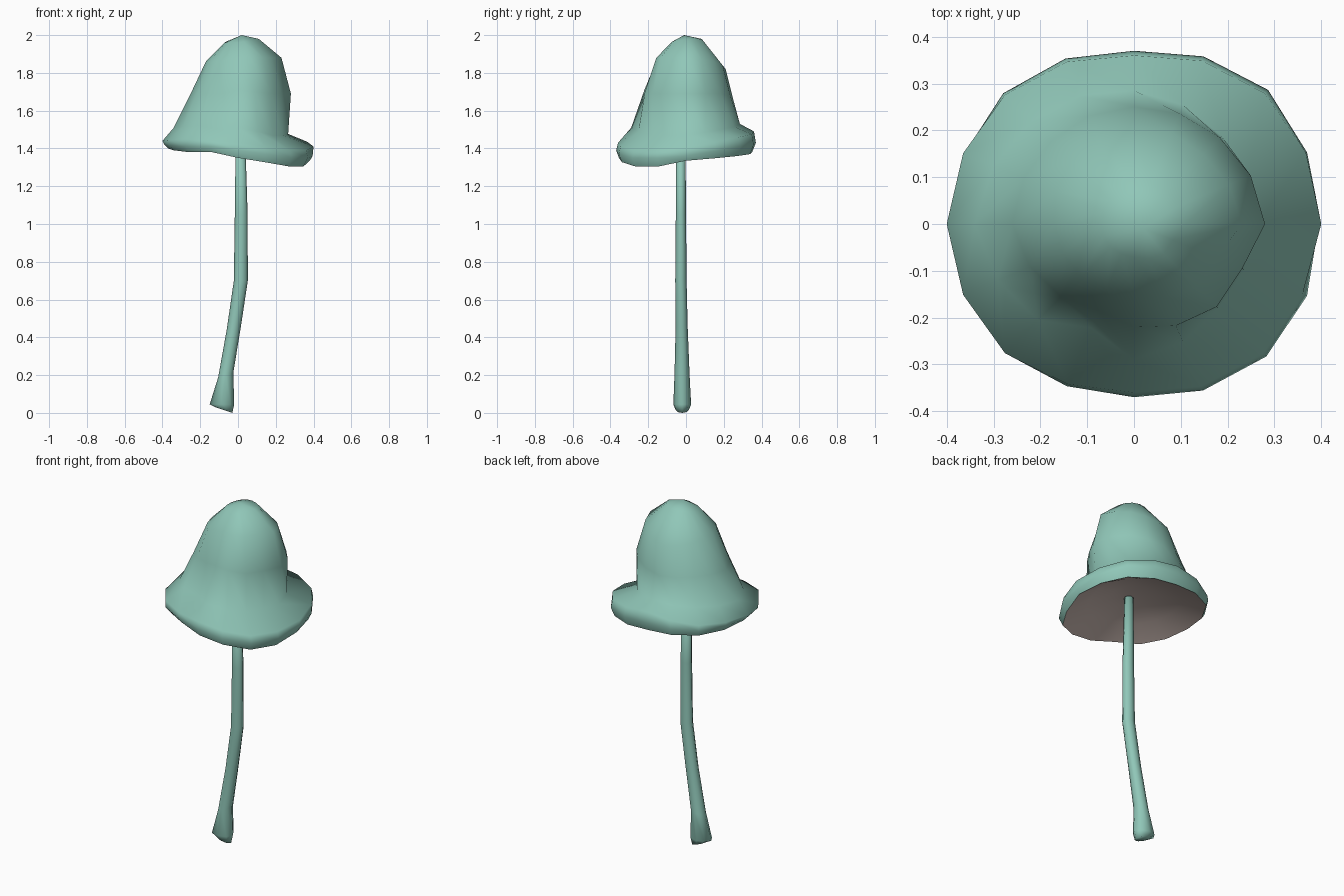
import bpy, bmesh, math

if "Cube" in bpy.data.objects:
    bpy.data.objects.remove(bpy.data.objects["Cube"])

teal = bpy.data.materials.new("soft teal")
teal.diffuse_color = (0.28, 0.57, 0.48, 1)
teal.use_nodes = True
teal.node_tree.nodes["Principled BSDF"].inputs["Base Color"].default_value = teal.diffuse_color
clay = bpy.data.materials.new("pale pinkish grey")
clay.diffuse_color = (0.60, 0.49, 0.45, 1)
clay.use_nodes = True
clay.node_tree.nodes["Principled BSDF"].inputs["Base Color"].default_value = clay.diffuse_color


def make_object(name, bm, material):
    mesh = bpy.data.meshes.new(name)
    bm.to_mesh(mesh)
    bm.free()
    mesh.materials.append(material)
    for p in mesh.polygons:
        p.use_smooth = True
    ob = bpy.data.objects.new(name, mesh)
    bpy.context.collection.objects.link(ob)
    return ob


def bridge(bm, upper, lower):
    # quads between two closed rings, facing outward
    n = len(upper)
    for i in range(n):
        j = (i + 1) % n
        bm.faces.new((upper[i], lower[i], lower[j], upper[j]))


# Cap: (radius, height) profiles from crown to lip, keyed by direction in degrees
profiles = {
    0: [(.11, 1.98), (.23, 1.88), (.28, 1.69), (.265, 1.47), (.40, 1.41), (.395, 1.36), (.38, 1.335)],
    45: [(.10, 1.98), (.21, 1.86), (.26, 1.69), (.265, 1.50), (.395, 1.46), (.405, 1.41), (.385, 1.36)],
    90: [(.08, 1.98), (.21, 1.82), (.25, 1.66), (.285, 1.53), (.36, 1.49), (.37, 1.43), (.35, 1.38)],
    135: [(.07, 1.97), (.19, 1.84), (.25, 1.67), (.31, 1.52), (.39, 1.45), (.395, 1.42), (.385, 1.39)],
    180: [(.07, 1.96), (.17, 1.86), (.26, 1.67), (.34, 1.51), (.40, 1.44), (.39, 1.42), (.37, 1.40)],
    225: [(.07, 1.96), (.16, 1.86), (.22, 1.69), (.29, 1.52), (.39, 1.45), (.39, 1.41), (.365, 1.38)],
    247.5: [(.07, 1.96), (.15, 1.87), (.20, 1.69), (.24, 1.50), (.37, 1.44), (.375, 1.41), (.355, 1.38)],
    270: [(.07, 1.96), (.15, 1.88), (.22, 1.71), (.29, 1.51), (.36, 1.43), (.37, 1.39), (.355, 1.35)],
    315: [(.09, 1.97), (.19, 1.88), (.25, 1.69), (.255, 1.47), (.39, 1.39), (.40, 1.35), (.38, 1.305)],
}
profiles[337.5] = [(r, z) for r, z in profiles[315][:-1]] + [(.375, 1.305)]
profiles[360] = profiles[0]


def profile_at(angle):
    keys = sorted(profiles)
    for a, b in zip(keys, keys[1:]):
        if a <= angle <= b:
            t = (angle - a) / (b - a)
            return [tuple(p + (q - p) * t for p, q in zip(u, v))
                    for u, v in zip(profiles[a], profiles[b])]


def polar(bm, r, a, z):
    return bm.verts.new((r * math.cos(a), r * math.sin(a), z))


SIDES = 16
bm = bmesh.new()
under = bmesh.new()
apex = bm.verts.new((0.02, -0.01, 2.0))
rings = [[] for _ in range(7)]
under_rings = [[] for _ in range(3)]
for i in range(SIDES):
    deg = 360 * i / SIDES
    a = math.radians(deg)
    prof = profile_at(deg)
    for ring, (r, z) in zip(rings, prof):
        ring.append(polar(bm, r, a, z))
    # Underside: from the lip inwards to a shallow hollow
    lip_r, lip_z = prof[-1]
    for ring, k, lift in zip(under_rings, (1, .66, .33), (0, .6, .9)):
        ring.append(polar(under, lip_r * k, a, lip_z + (1.47 - lip_z) * lift))
for i in range(SIDES):
    bm.faces.new((apex, rings[0][i], rings[0][(i + 1) % SIDES]))
for upper, lower in zip(rings, rings[1:]):
    bridge(bm, upper, lower)
make_object("mushroom_cap", bm, teal)

for upper, lower in zip(under_rings, under_rings[1:]):
    bridge(under, upper, lower)
center = under.verts.new((0.013, -0.027, 1.47))
for i in range(SIDES):
    under.faces.new((center, under_rings[-1][(i + 1) % SIDES], under_rings[-1][i]))
make_object("cap_underside", under, clay)

# Stem: bent tapering tube, (x, y, z, x radius, y radius, tilt)
path = [
    (.013, -.027, 1.46, .025, .024, 0),
    (.017, -.027, 1.05, .034, .027, 0),
    (.015, -.027, .70, .037, .030, 0),
    (-.022, -.023, .45, .038, .032, .3),
    (-.065, -.021, .20, .040, .040, .3),
    (-.085, -.020, .045, .065, .047, 0),
    (-.075, -.020, .015, .045, .035, -.33),
]
bm = bmesh.new()
rings = []
for x, y, z, rx, ry, tilt in path:
    ring = []
    for i in range(8):
        a = math.tau * i / 8
        dx = rx * math.cos(a)
        ring.append(bm.verts.new((x + dx, y + ry * math.sin(a), z + tilt * dx)))
    rings.append(ring)
for upper, lower in zip(rings, rings[1:]):
    bridge(bm, upper, lower)
bm.faces.new(rings[0])
bm.faces.new(rings[-1][::-1])
make_object("mushroom_stem", bm, teal)
